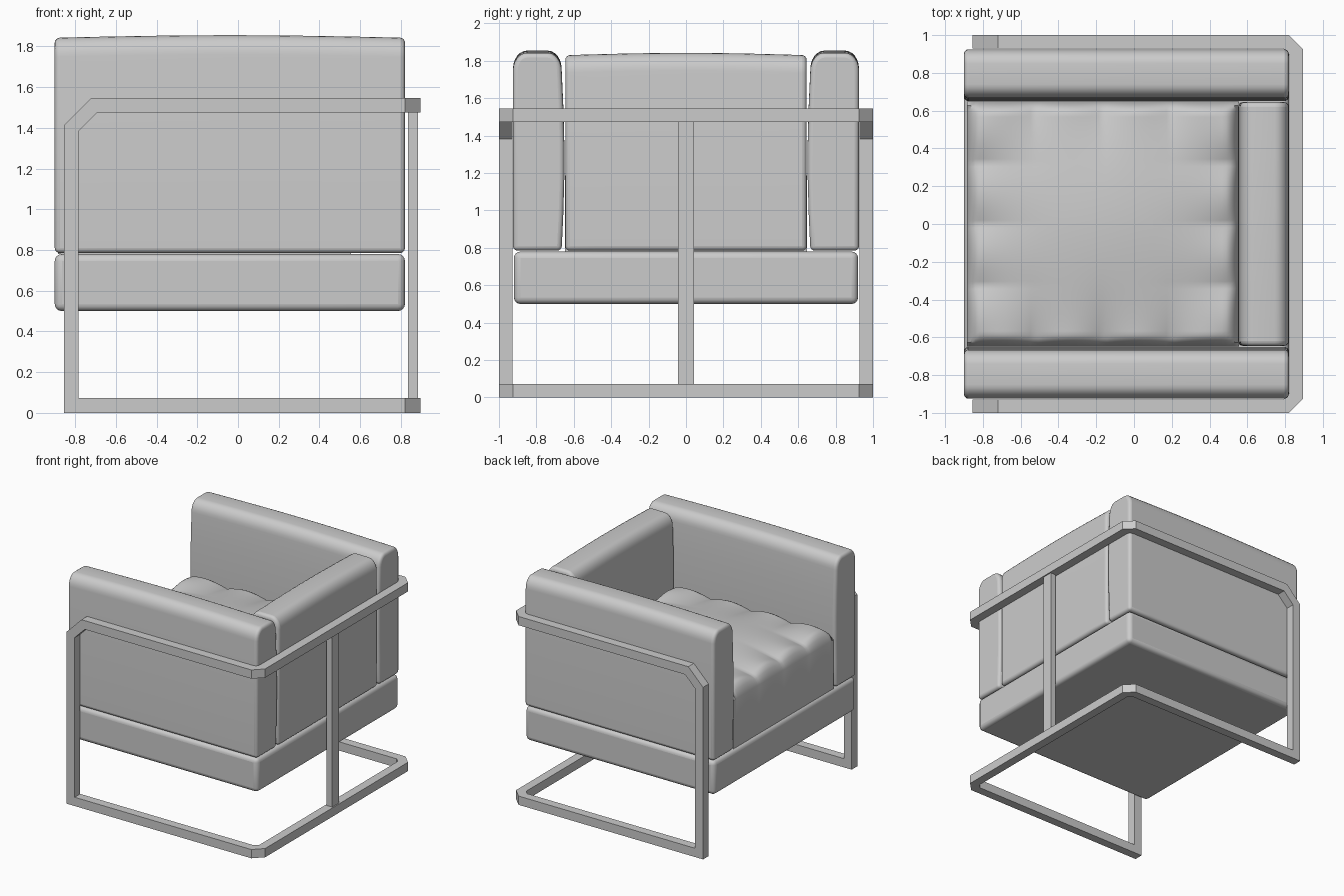
import bpy, bmesh
from math import sin, cos, pi
from mathutils import Vector

if "Cube" in bpy.data.objects:
    bpy.data.objects.remove(bpy.data.objects["Cube"])


def make_material(name, value):
    mat = bpy.data.materials.new(name)
    mat.use_nodes = True
    color = (value, value, value, 1)
    mat.diffuse_color = color
    mat.node_tree.nodes["Principled BSDF"].inputs["Base Color"].default_value = color
    return mat


GREY = make_material("light grey", 0.6)


def finish(name, bm, smooth=True, bevel=0):
    bmesh.ops.recalc_face_normals(bm, faces=bm.faces)
    mesh = bpy.data.meshes.new(name)
    bm.to_mesh(mesh)
    bm.free()
    mesh.materials.append(GREY)
    ob = bpy.data.objects.new(name, mesh)
    bpy.context.collection.objects.link(ob)
    if bevel:
        mod = ob.modifiers.new("soft edges", "BEVEL")
        mod.width, mod.segments = bevel, 4
        mod.limit_method, mod.angle_limit = "ANGLE", 0.8
    if smooth:
        bpy.ops.object.select_all(action="DESELECT")
        ob.select_set(True)
        bpy.context.view_layer.objects.active = ob
        bpy.ops.object.shade_smooth_by_angle(angle=0.7)
    return ob


def box(name, lo, hi, bevel=0):
    bm = bmesh.new()
    bmesh.ops.create_cube(bm, size=1)
    lo, hi = Vector(lo), Vector(hi)
    for v in bm.verts:
        v.co = (lo + hi) / 2 + v.co * (hi - lo)
    return finish(name, bm, bevel > 0, bevel)


def padded_panel(name, start, end, inner, outer, top, place, bulge=0.015):
    """Upright cushion: a round-topped section swept along its length."""
    bottom, r = 0.785, 0.075
    section = [(outer, bottom)]
    for centre, a0 in ((outer - r, 0), (inner + r, pi / 2)):
        for i in range(7):
            a = a0 + i * pi / 12
            crown = 0.02 * sin(a)
            section.append((centre + r * cos(a), top - r - 0.02 + r * sin(a) + crown))
    section += [(inner - bulge * sin(pi * t), top - r - 0.02 + t * (bottom - top + r + 0.02))
                for t in (0.2, 0.4, 0.6, 0.8, 1)]
    bm = bmesh.new()
    rings = []
    for i in range(9):
        t = i / 8
        swell = 1 + 0.012 * sin(pi * t)
        rings.append([bm.verts.new(place(start + t * (end - start), d,
                      bottom + (z - bottom) * swell)) for d, z in section])
    n = len(section)
    for a, b in zip(rings, rings[1:]):
        for k in range(n):
            bm.faces.new((a[k], a[(k + 1) % n], b[(k + 1) % n], b[k]))
    bm.faces.new(rings[0])
    bm.faces.new(rings[-1])
    return finish(name, bm, True, 0.025)


# Upholstered base, arms and backrest
box("base_cushion", (-0.9, -0.92, 0.5), (0.82, 0.92, 0.78), 0.035)
for side, label in ((1, "left"), (-1, "right")):
    padded_panel(label + "_arm", -0.9, 0.82, 0.665, 0.925, 1.842,
                 lambda s, d, z, k=side: (s, k * d, z))
padded_panel("backrest", -0.645, 0.645, 0.56, 0.82, 1.83,
             lambda s, d, z: (d, s, z), 0.01)


# Puffy seat cushion with gathered edges
def seat_height(u, v):
    gap = 1 - max(abs(u), abs(v))
    t = min(1, gap / 0.08)
    rounding = 0.05 * (1 - (1 - t) ** 2) ** 0.5
    dome = 0.1 * (1 - u * u) * (1 - v * v)
    pleats = abs(sin(2 * pi * u)) * v ** 4 + abs(sin(2 * pi * v)) * u ** 4
    return 1.18 + rounding + dome + 0.05 * t * pleats


bm = bmesh.new()
bmesh.ops.create_grid(bm, x_segments=64, y_segments=64, size=1)
rim = [e for e in bm.edges if e.is_boundary]
skirt = bmesh.ops.extrude_edge_only(bm, edges=rim)["geom"]
low = {g for g in skirt if isinstance(g, bmesh.types.BMVert)}
bmesh.ops.contextual_create(bm, geom=[g for g in skirt if isinstance(g, bmesh.types.BMEdge)
                                      and all(v in low for v in g.verts)])
for v in bm.verts:
    u, w = v.co.x, v.co.y
    v.co = (-0.165 + 0.72 * u, 0.648 * w, 0.78 if v in low else seat_height(u, w))
finish("seat_cushion", bm)

# Square-tube frame: half the loop with mitred bends, mirrored across y
HALF = 0.036
BACK, FRONT, SIDE, LOW, HIGH = 0.859, -0.819, 0.964, HALF, 1.51
CUT, BEND = 0.053, 0.113
path = [Vector(p) for p in (
    (BACK, 0, LOW), (BACK, SIDE - CUT, LOW), (BACK - CUT, SIDE, LOW),
    (FRONT, SIDE, LOW), (FRONT, SIDE, HIGH - BEND), (FRONT + BEND, SIDE, HIGH),
    (BACK - CUT, SIDE, HIGH), (BACK, SIDE - CUT, HIGH), (BACK, 0, HIGH))]
bm = bmesh.new()
ring = [path[0] + Vector((a * HALF, 0, b * HALF))
        for a, b in ((-1, -1), (1, -1), (1, 1), (-1, 1))]
prev = [bm.verts.new(p) for p in ring]
for i in range(1, len(path)):
    along = (path[i] - path[i - 1]).normalized()
    ahead = (path[i + 1] - path[i]).normalized() if i + 1 < len(path) else along
    plane = (along + ahead).normalized()
    ring = [p + along * ((path[i] - p).dot(plane) / along.dot(plane)) for p in ring]
    cur = [bm.verts.new(p) for p in ring]
    for k in range(4):
        j = (k + 1) % 4
        bm.faces.new((prev[k], prev[j], cur[j], cur[k]))
    prev = cur
frame = finish("tube_frame", bm, False)
mirror = frame.modifiers.new("mirror", "MIRROR")
mirror.use_axis = (False, True, False)

# Rear centre post
box("rear_post", (0.835, -0.043, 0.07), (0.885, 0.043, 1.48))
